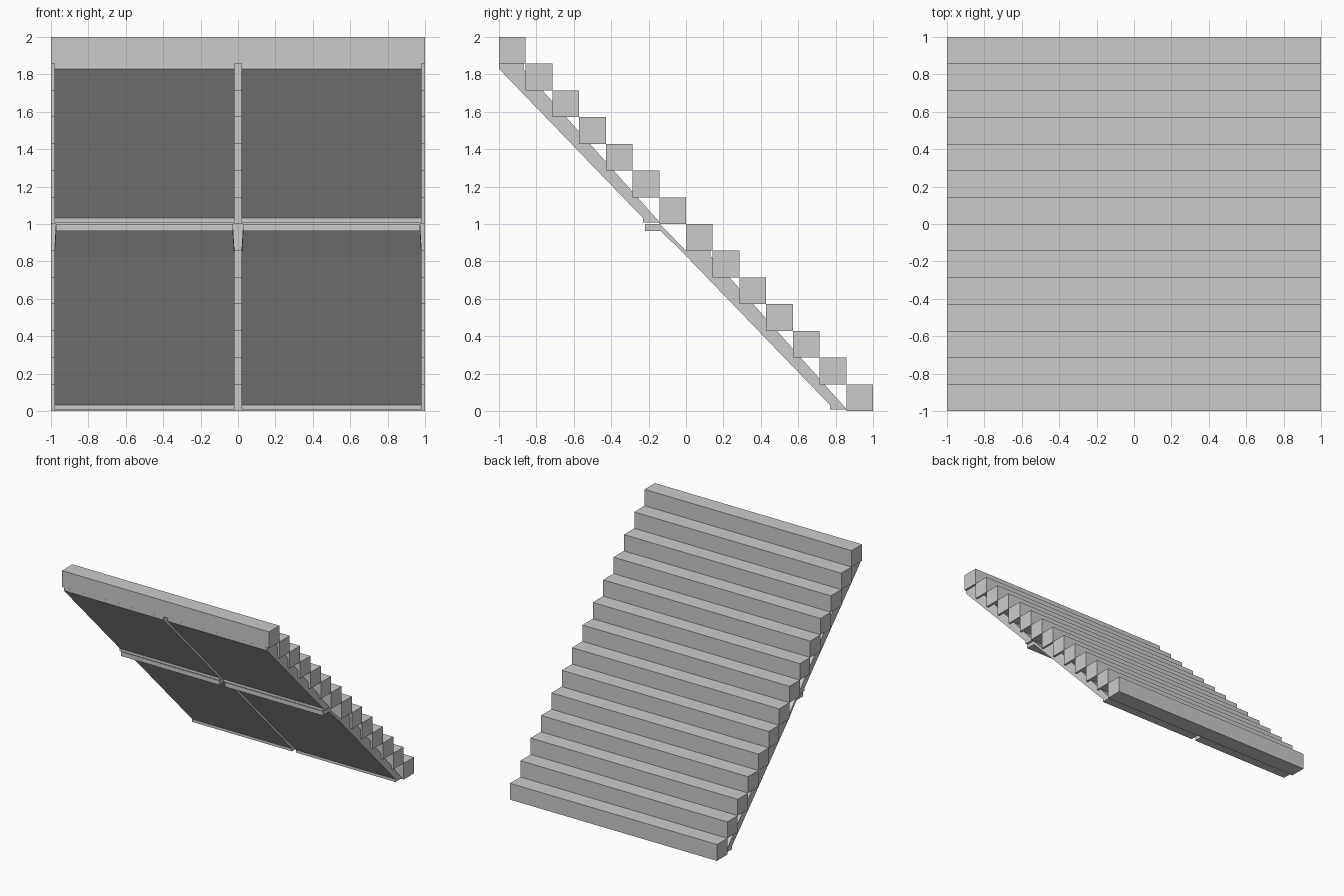
import bpy, bmesh

if "Cube" in bpy.data.objects:
    bpy.data.objects.remove(bpy.data.objects["Cube"])

N = 14
S = 2.0 / N


def prism(name, profile, x0, x1, taper=None):
    """Extrude a (y, z) profile along x; taper gives an x inset per point."""
    taper = taper or [0] * len(profile)
    bm = bmesh.new()
    a = [bm.verts.new((x0 + t, y, z)) for (y, z), t in zip(profile, taper)]
    b = [bm.verts.new((x1 - t, y, z)) for (y, z), t in zip(profile, taper)]
    bm.faces.new(a)
    bm.faces.new(b[::-1])
    n = len(a)
    for i in range(n):
        j = (i + 1) % n
        bm.faces.new((a[j], a[i], b[i], b[j]))
    bmesh.ops.recalc_face_normals(bm, faces=bm.faces)
    me = bpy.data.meshes.new(name)
    bm.to_mesh(me)
    bm.free()
    ob = bpy.data.objects.new(name, me)
    bpy.context.collection.objects.link(ob)
    return ob


# Stair treads: square bars descending towards the back
for i in range(N):
    y, z = -1 + i * S, 2 - i * S
    prism(f"step_{i + 1}", [(y, z - S), (y + S, z - S), (y + S, z), (y, z)], -1, 1)

# Sloped underside slab for one flight of seven steps
flight = [(-1, 1.857), (-1, 1.83), (-0.23, 1.032), (-0.23, 1.008),
          (-0.14, 1.008), (-0.87, 1.83), (-0.87, 1.857)]
# Landing lip joining the two flights, narrowing towards the front
lip = [(-0.22, 1.0), (-0.22, 0.963), (-0.135, 0.963), (0, 0.83),
       (0, 0.857), (-0.14, 1.0)]
lip_taper = [0.008, 0.008, 0.008, 0, 0, 0.008]

for side, x0, x1 in (("left", -0.982, -0.019), ("right", 0.019, 0.982)):
    prism(f"upper_slab_{side}", flight, x0, x1)
    prism(f"lower_slab_{side}", [(y + 1, z - 1) for y, z in flight], x0, x1)
    prism(f"landing_lip_{side}", lip, x0, x1, lip_taper)
